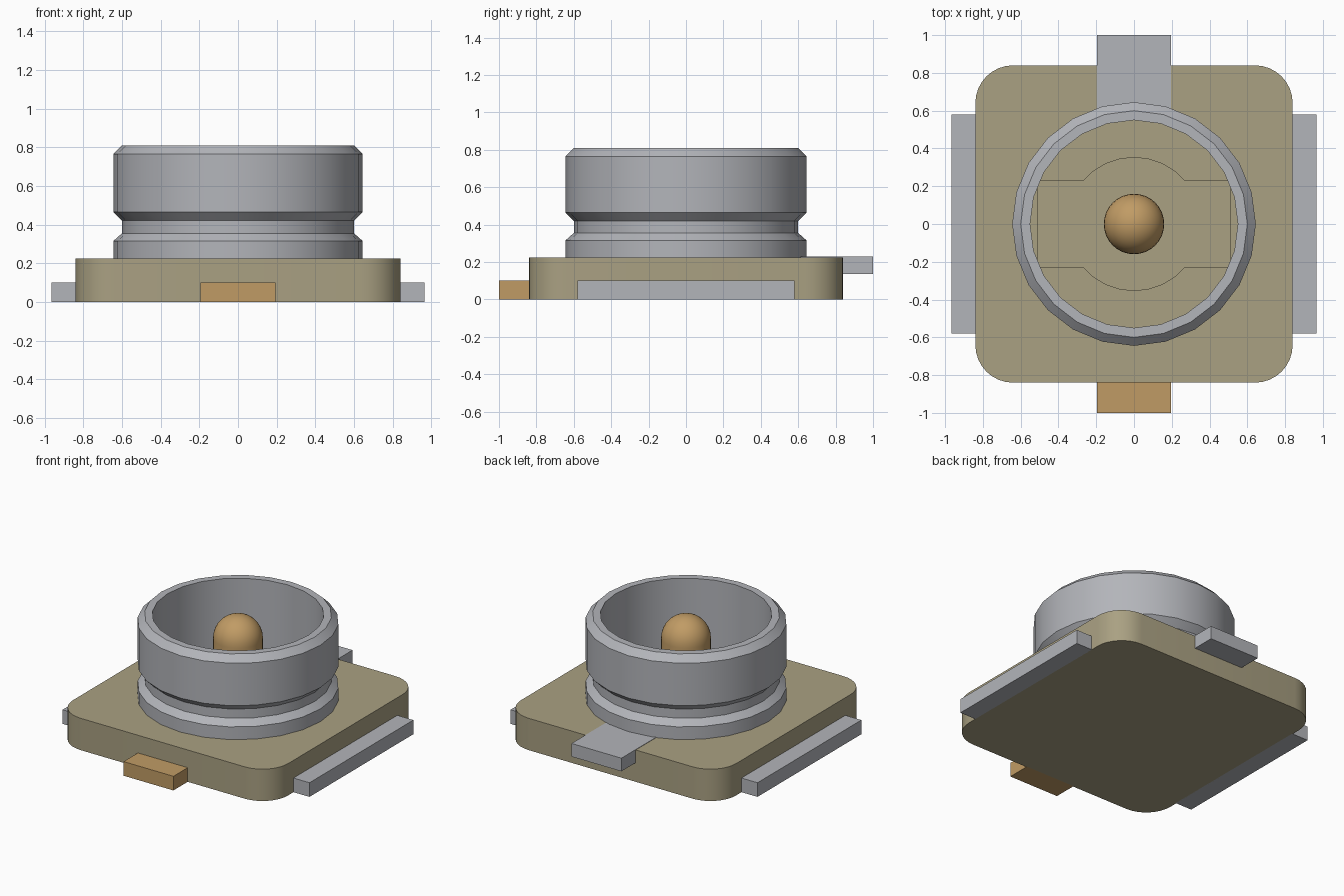
import bpy, bmesh, math

if "Cube" in bpy.data.objects:
    bpy.data.objects.remove(bpy.data.objects["Cube"])


def material(name, rgb):
    m = bpy.data.materials.new(name)
    m.diffuse_color = (*rgb, 1)
    m.use_nodes = True
    m.node_tree.nodes["Principled BSDF"].inputs["Base Color"].default_value = m.diffuse_color
    return m


METAL = material("silver_metal", (0.45, 0.46, 0.49))
PLASTIC = material("tan_plastic", (0.40, 0.355, 0.225))
GOLD = material("gold_contact", (0.53, 0.33, 0.13))


def finish(name, bm, mat, smooth=False):
    bmesh.ops.recalc_face_normals(bm, faces=bm.faces)
    me = bpy.data.meshes.new(name)
    bm.to_mesh(me)
    bm.free()
    me.materials.append(mat)
    ob = bpy.data.objects.new(name, me)
    bpy.context.collection.objects.link(ob)
    if smooth:
        bpy.ops.object.select_all(action='DESELECT')
        ob.select_set(True)
        bpy.context.view_layer.objects.active = ob
        bpy.ops.object.shade_smooth_by_angle(angle=math.radians(30))
    return ob


def prism(name, outline, z0, z1, mat, smooth=False):
    bm = bmesh.new()
    face = bm.faces.new([bm.verts.new((x, y, z0)) for x, y in outline])
    top = bmesh.ops.extrude_face_region(bm, geom=[face])["geom"]
    for v in top:
        if isinstance(v, bmesh.types.BMVert):
            v.co.z = z1
    return finish(name, bm, mat, smooth)


def box(name, x0, x1, y0, y1, z0, z1, mat):
    return prism(name, [(x0, y0), (x1, y0), (x1, y1), (x0, y1)], z0, z1, mat)


def lathe(name, profile, segments, mat, closed):
    bm = bmesh.new()
    vs = [bm.verts.new((r, 0, z)) for r, z in profile]
    pairs = list(zip(vs, vs[1:])) + ([(vs[-1], vs[0])] if closed else [])
    edges = [bm.edges.new(p) for p in pairs]
    bmesh.ops.spin(bm, geom=vs + edges, axis=(0, 0, 1), cent=(0, 0, 0),
                   angle=2 * math.pi, steps=segments, use_duplicate=False)
    bmesh.ops.remove_doubles(bm, verts=bm.verts, dist=1e-4)
    return finish(name, bm, mat, True)


def arc(cx, cy, r, a0, a1, n):
    return [(cx + r * math.cos(math.radians(a0 + (a1 - a0) * i / n)),
             cy + r * math.sin(math.radians(a0 + (a1 - a0) * i / n)))
            for i in range(n + 1)]


# Rounded square base
half, rad = 0.84, 0.20
outline = []
for k, (sx, sy) in enumerate([(1, 1), (-1, 1), (-1, -1), (1, -1)]):
    outline += arc(sx * (half - rad), sy * (half - rad), rad, 90 * k, 90 * k + 90, 8)
prism("base", outline, 0, 0.225, PLASTIC, True)

# Slightly raised insulator floor inside the ring: a bar with a round middle
a = math.degrees(math.asin(0.23 / 0.355))
floor = ([(0.51, -0.23), (0.51, 0.23)] + arc(0, 0, 0.355, a, 180 - a, 8)
         + [(-0.51, 0.23), (-0.51, -0.23)] + arc(0, 0, 0.355, 180 + a, 360 - a, 8))
prism("insulator_floor", floor, 0.2, 0.24, PLASTIC)

# Grooved outer shell
lathe("shell_ring", [(0.55, 0.2), (0.645, 0.2), (0.645, 0.315), (0.60, 0.355),
                     (0.60, 0.42), (0.645, 0.465), (0.645, 0.765),
                     (0.60, 0.81), (0.55, 0.81)], 24, METAL, True)

# Centre pin with a domed tip
dome = arc(0, 0.645, 0.16, 0, 90, 8)
lathe("centre_pin", [(0.16, 0.2)] + dome, 32, GOLD, False)

# Solder tabs
for name, s in (("left_terminal", -1), ("right_terminal", 1)):
    x0, x1 = sorted((s * 0.835, s * 0.965))
    box(name, x0, x1, -0.58, 0.58, 0, 0.1, METAL)
box("front_contact", -0.195, 0.195, -1, -0.835, 0, 0.1, GOLD)
box("back_tab", -0.195, 0.195, 0.58, 1, 0.135, 0.228, METAL)
